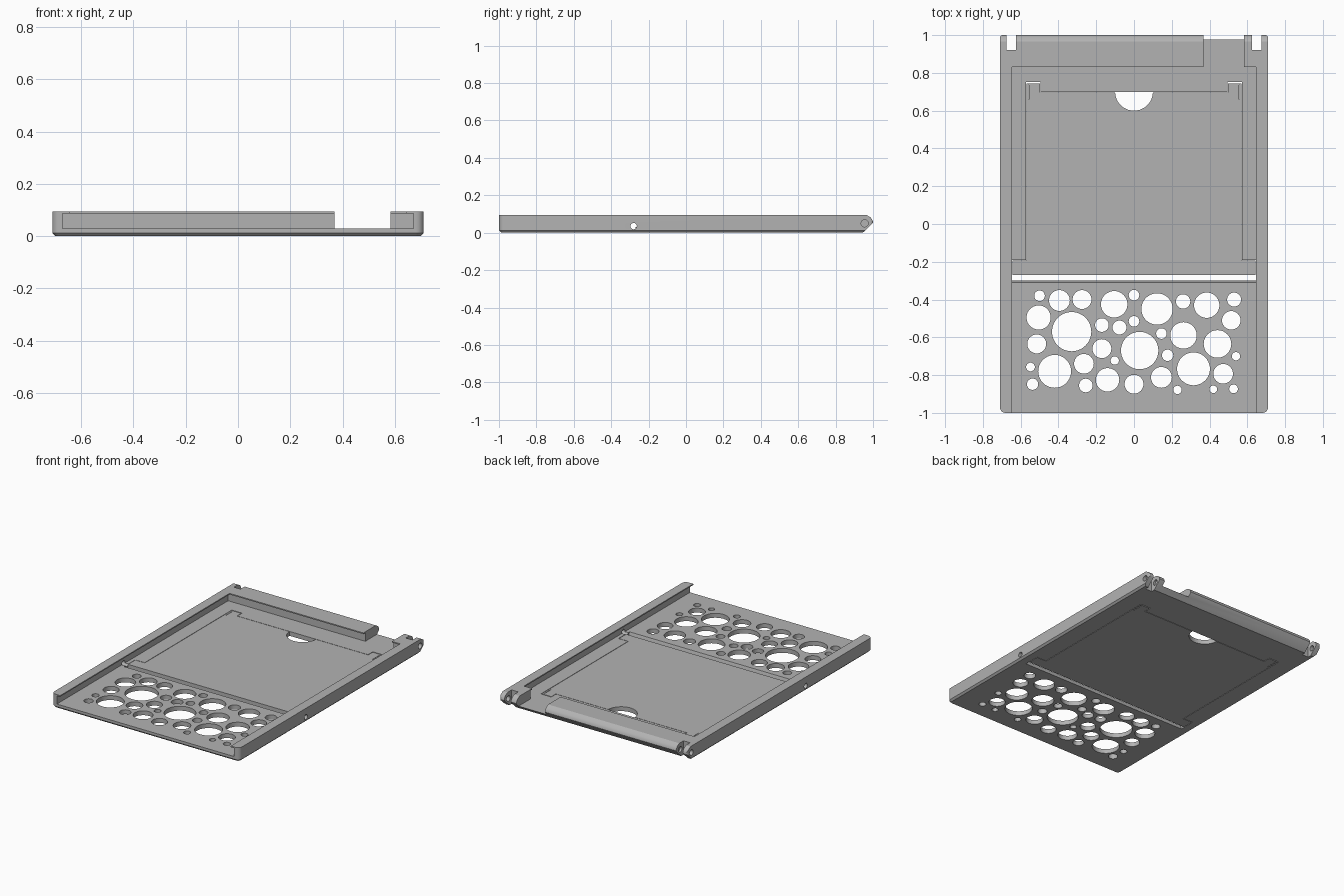
import bpy, bmesh, math
from mathutils import Matrix, Vector

old = bpy.data.objects.get("Cube")
if old:
    bpy.data.objects.remove(old, do_unlink=True)

grey = bpy.data.materials.new("plain grey")
grey.use_nodes = True
grey.diffuse_color = (0.45, 0.45, 0.45, 1)
grey.node_tree.nodes["Principled BSDF"].inputs["Base Color"].default_value = grey.diffuse_color

WIDE, LONG, TALL, FLOOR = 0.71, 1.0, 0.095, 0.03
LIP, GROOVE = 0.645, 0.67   # inner edge of the rail lip, and of the groove below it


def finish(name, bm):
    bmesh.ops.recalc_face_normals(bm, faces=bm.faces)
    mesh = bpy.data.meshes.new(name)
    bm.to_mesh(mesh)
    bm.free()
    obj = bpy.data.objects.new(name, mesh)
    bpy.context.collection.objects.link(obj)
    mesh.materials.append(grey)
    return obj


def prism(name, points, direction):
    """Extrude a closed outline of 3D points along a vector."""
    bm = bmesh.new()
    face = bm.faces.new([bm.verts.new(p) for p in points])
    new = bmesh.ops.extrude_face_region(bm, geom=[face])["geom"]
    verts = [g for g in new if isinstance(g, bmesh.types.BMVert)]
    bmesh.ops.translate(bm, verts=verts, vec=direction)
    return finish(name, bm)


def box(name, x0, x1, y0, y1, z0, z1):
    outline = [(x0, y0, z0), (x1, y0, z0), (x1, y1, z0), (x0, y1, z0)]
    return prism(name, outline, Vector((0, 0, z1 - z0)))


def cylinders(name, discs, z0, z1, segments=40):
    bm = bmesh.new()
    for x, y, r in discs:
        bmesh.ops.create_cone(bm, cap_ends=True, segments=segments, radius1=r, radius2=r,
                              depth=z1 - z0, matrix=Matrix.Translation((x, y, (z0 + z1) / 2)))
    return finish(name, bm)


def cross_pin(name, y, z, r, length):
    pin = cylinders(name, [(0, 0, r)], -length, length, 24)
    pin.data.transform(Matrix.Translation((0, y, z)) @ Matrix.Rotation(math.pi / 2, 4, "Y"))
    return pin


def combine(target, tool, operation="DIFFERENCE"):
    mod = target.modifiers.new("cut", "BOOLEAN")
    mod.object, mod.operation, mod.solver = tool, operation, "EXACT"
    bpy.context.view_layer.objects.active = target
    bpy.ops.object.modifier_apply(modifier=mod.name)
    bpy.data.objects.remove(tool, do_unlink=True)


# Tray blank: long section with the tapered hinge end
section = [(-1.1, 0), (0.945, 0), (0.998, 0.05), (1.0, 0.056), (0.997, 0.067),
           (0.988, 0.081), (0.965, TALL), (-1.1, TALL)]
tray = prism("tray", [(-0.8, y, z) for y, z in section], Vector((1.6, 0, 0)))

# Plan outline with rounded corners and a chamfered underside
bm = bmesh.new()
bmesh.ops.create_cube(bm, size=2, matrix=Matrix.Translation((0, 0, 0.1))
                      @ Matrix.Diagonal((WIDE, LONG, 0.1, 1)))
for end, radius in ((-1, 0.03), (1, 0.015)):
    corners = [e for e in bm.edges if abs(e.verts[0].co.z - e.verts[1].co.z) > 0.1
               and e.verts[0].co.y * end > 0.99]
    bmesh.ops.bevel(bm, geom=corners, offset=radius, segments=5, profile=0.5, affect="EDGES")
rim = [e for e in bm.edges if all(v.co.z < 0.001 for v in e.verts)]
bmesh.ops.bevel(bm, geom=rim, offset=0.012, segments=1, affect="EDGES")
combine(tray, finish("plan", bm), "INTERSECT")

# Sliding channel: open top, plus an undercut below the thin lip
combine(tray, box("channel", -LIP, LIP, -1.1, 0.83, FLOOR, 0.2))
combine(tray, box("undercut", -GROOVE, GROOVE, -1.1, 0.85, FLOOR, 0.087))

# Opening in the back wall and the two hinge slots
combine(tray, box("wall_gap", 0.368, 0.583, 0.7, 1.1, FLOOR, 0.2))
for side in (-1, 1):
    a, b = sorted((side * 0.625, side * 0.675))
    combine(tray, box("hinge_slot", a, b, 0.92, 1.1, -0.1, 0.2))

# Hinge holes and pivot holes through the sides
for side in (-1, 1):
    hinge = cross_pin("hinge_hole", 0.955, 0.05, 0.019, 0.06)
    hinge.data.transform(Matrix.Translation((side * 0.67, 0, 0)))
    combine(tray, hinge)
combine(tray, cross_pin("pivot_hole", -0.28, 0.035, 0.017, 0.8))


def door_outline(gap, front):
    """Door plan: wide strip at the pivot, two tabs at the far end."""
    half = [(LIP - 0.003 + gap, front), (LIP - 0.003 + gap, -0.193 + gap),
            (0.57 + gap, -0.193 + gap), (0.57 + gap, 0.745 + 2 * gap),
            (0.497 - gap, 0.745 + 2 * gap), (0.497 - gap, 0.697 + gap)]
    return half + [(-x, y) for x, y in reversed(half)]


# Door opening with a sloped front edge
combine(tray, prism("opening", [(x, y, -0.1) for x, y in door_outline(0.003, -0.3)],
                    Vector((0, 0, 0.15))))
slope = [(-0.299, -0.002), (-0.312, 0.033), (-0.28, 0.033), (-0.28, -0.002)]
combine(tray, prism("slope", [(-LIP, y, z) for y, z in slope], Vector((2 * LIP, 0, 0))))

# Door panel with a half-round finger notch and slits beside the tabs
door = prism("door_panel", [(x, y, 0) for x, y in door_outline(0, -0.27)], Vector((0, 0, FLOOR)))
combine(door, cylinders("notch", [(0, 0.7, 0.1)], -0.1, 0.1))
for x in (-0.558, 0.558):
    combine(door, box("slit", x - 0.0015, x + 0.0015, 0.66, 0.735, -0.1, 0.1))

# Scattered round holes in the front plate: x, y, radius
holes = [(-.5, -.38, .028), (-.395, -.405, .055), (-.275, -.4, .05), (-.105, -.425, .07),
         (0, -.377, .028), (.122, -.45, .083), (.26, -.41, .038), (.385, -.43, .067),
         (.53, -.4, .037), (-.505, -.495, .064), (-.33, -.57, .104), (-.17, -.535, .036),
         (-.077, -.548, .037), (0, -.515, .028), (.145, -.58, .028), (.262, -.59, .07),
         (.515, -.51, .049), (-.515, -.635, .05), (-.17, -.66, .05), (.03, -.67, .099),
         (.178, -.695, .03), (.442, -.635, .073), (.54, -.7, .022), (-.548, -.757, .023),
         (-.42, -.78, .087), (-.265, -.74, .052), (-.102, -.723, .022), (.315, -.767, .087),
         (.472, -.793, .052), (-.537, -.848, .03), (-.255, -.855, .036), (-.14, -.825, .062),
         (0, -.848, .05), (.145, -.812, .055), (.23, -.878, .022), (.42, -.875, .02),
         (.527, -.873, .023)]
combine(tray, cylinders("round_holes", holes, -0.1, 0.06))

# Smooth curved walls, keep edges sharp
for obj in (tray, door):
    bpy.ops.object.select_all(action="DESELECT")
    obj.select_set(True)
    bpy.context.view_layer.objects.active = obj
    bpy.ops.object.shade_smooth_by_angle(angle=math.radians(30))
